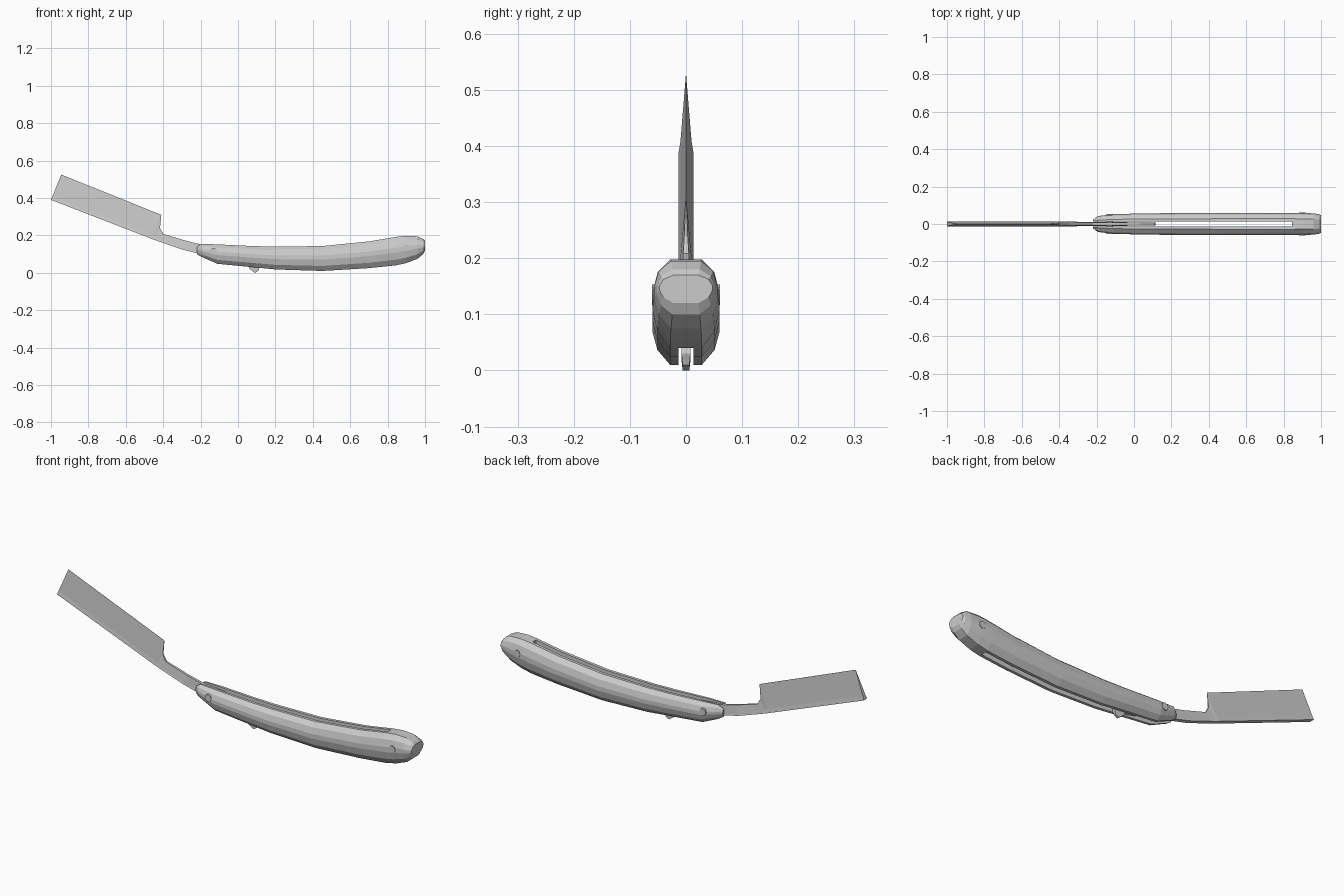
import bpy
import bmesh
import math

cube = bpy.data.objects.get("Cube")
if cube:
    bpy.data.objects.remove(cube)

steel = bpy.data.materials.new("plain grey")
steel.use_nodes = True
grey = (0.6, 0.6, 0.6, 1)
steel.diffuse_color = grey
steel.node_tree.nodes["Principled BSDF"].inputs["Base Color"].default_value = grey


def loft(name, sections):
    """Skin closed half sections, drop the centre plane and mirror across y."""
    bm = bmesh.new()
    rings = [[bm.verts.new(p) for p in s] for s in sections]
    n = len(rings[0])
    for a, b in zip(rings, rings[1:]):
        for i in range(n):
            j = (i + 1) % n
            bm.faces.new((a[i], a[j], b[j], b[i]))
    bm.faces.new(rings[0])
    bm.faces.new(rings[-1])
    bmesh.ops.remove_doubles(bm, verts=bm.verts, dist=1e-5)
    bmesh.ops.recalc_face_normals(bm, faces=bm.faces)
    centre = [f for f in bm.faces if all(abs(v.co.y) < 1e-6 for v in f.verts)]
    bmesh.ops.delete(bm, geom=centre, context="FACES")
    mesh = bpy.data.meshes.new(name)
    bm.to_mesh(mesh)
    bm.free()
    mesh.materials.append(steel)
    obj = bpy.data.objects.new(name, mesh)
    bpy.context.collection.objects.link(obj)
    mirror = obj.modifiers.new("Mirror", "MIRROR")
    mirror.use_axis = (False, True, False)
    mirror.merge_threshold = 1e-5
    return obj


# Handle: two faceted scales around a slot, joined solid at the far end
SLOT = 0.013


def handle_section(x, bottom, top, width, inner):
    profile = [(0, 0.47), (0.2, 0.85), (0.45, 1), (0.62, 1), (0.85, 0.85), (1, 0.47)]
    h = top - bottom
    points = [(x, max(width * k, SLOT + 0.003), bottom + h * f) for f, k in profile]
    return [(x, inner, bottom)] + points + [(x, inner, top)]


slotted = [
    (-0.22, 0.10, 0.14, 0.022), (-0.195, 0.085, 0.155, 0.042),
    (-0.11, 0.048, 0.152, 0.053), (0.08, 0.03, 0.143, 0.057),
    (0.2, 0.018, 0.14, 0.058), (0.45, 0.01, 0.143, 0.06),
    (0.7, 0.025, 0.168, 0.06), (0.845, 0.04, 0.192, 0.06),
]
solid = [
    slotted[-1], (0.9, 0.052, 0.198, 0.059), (0.96, 0.075, 0.195, 0.057),
    (0.99, 0.1, 0.18, 0.052), (1, 0.12, 0.17, 0.047),
]
loft("handle", [handle_section(*s, SLOT) for s in slotted]
     + [handle_section(*s, 0) for s in solid])


# Blade, tang and tail: thick spine below, keen edge above
def blade_section(bx, bz, tx, tz, spine, edge):
    f = 0.14
    mx, mz = bx + (tx - bx) * f, bz + (tz - bz) * f
    shoulder = edge + (spine - edge) * 0.75
    return [(bx, 0, bz), (bx, spine, bz), (mx, shoulder, mz),
            (tx, edge, tz), (tx, 0, tz)]


blade = [
    (-1, 0.39, -0.945, 0.525, 0.013, 0.0004),
    (-0.465, 0.183, -0.41, 0.31, 0.013, 0.0004),
    (-0.455, 0.179, -0.417, 0.24, 0.013, 0.003),
    (-0.43, 0.17, -0.4, 0.208, 0.013, 0.005),
    (-0.3, 0.125, -0.28, 0.172, 0.012, 0.006),
    (-0.2, 0.1, -0.19, 0.15, 0.011, 0.007),
    (-0.1, 0.075, -0.08, 0.14, 0.01, 0.008),
    (0, 0.048, 0.03, 0.105, 0.009, 0.008),
    (0.055, 0.035, 0.11, 0.05, 0.008, 0.008),
    (0.065, 0.018, 0.115, 0.03, 0.008, 0.008),
    (0.09, 0, 0.108, 0.01, 0.006, 0.006),
]
loft("blade", [blade_section(*s) for s in blade])

# Rivets through the handle at both ends
for name, x, z, reach in (("pivot_rivet", -0.13, 0.115, 0.054),
                          ("end_rivet", 0.9, 0.135, 0.061)):
    bpy.ops.mesh.primitive_cylinder_add(
        vertices=8, radius=0.018, depth=2 * reach,
        location=(x, 0, z), rotation=(math.pi / 2, 0, 0))
    rivet = bpy.context.object
    rivet.name = name
    rivet.data.materials.append(steel)
